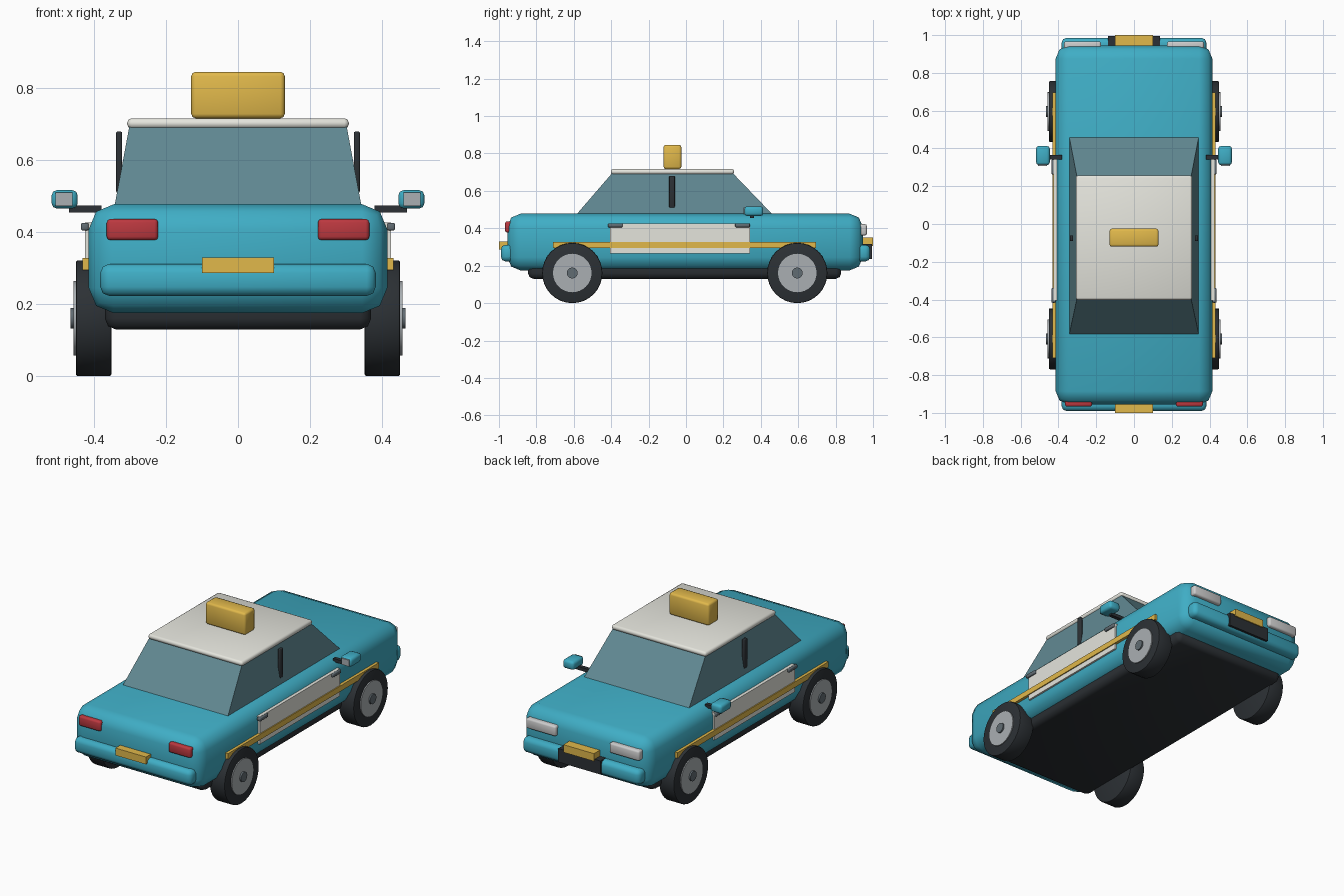
import bpy, bmesh, math
from mathutils import Matrix, Vector

if "Cube" in bpy.data.objects:
    bpy.data.objects.remove(bpy.data.objects["Cube"])


def material(name, rgb):
    m = bpy.data.materials.new(name)
    m.diffuse_color = (*rgb, 1)
    m.use_nodes = True
    m.node_tree.nodes["Principled BSDF"].inputs["Base Color"].default_value = m.diffuse_color
    return m


TEAL = material("teal paint", (0.05, 0.42, 0.56))
BLACK = material("black rubber", (0.025, 0.03, 0.035))
CREAM = material("cream", (0.78, 0.78, 0.72))
YELLOW = material("yellow", (0.75, 0.48, 0.07))
GLASS = material("tinted glass", (0.12, 0.25, 0.29))
RED = material("red lens", (0.5, 0.04, 0.05))
WHITE = material("white lens", (0.85, 0.87, 0.88))
SILVER = material("silver", (0.4, 0.43, 0.45))
STEEL = material("dark steel", (0.12, 0.15, 0.17))


def finish(bm, name, mat, angle=40):
    bmesh.ops.recalc_face_normals(bm, faces=bm.faces)
    me = bpy.data.meshes.new(name)
    bm.to_mesh(me)
    bm.free()
    ob = bpy.data.objects.new(name, me)
    bpy.context.collection.objects.link(ob)
    me.materials.append(mat)
    bpy.ops.object.select_all(action='DESELECT')
    ob.select_set(True)
    bpy.context.view_layer.objects.active = ob
    bpy.ops.object.shade_smooth_by_angle(angle=math.radians(angle))
    return ob


def box(name, mat, x, y, z, bevel=0, segments=2, top=None):
    """Box from (min, max) ranges; top gives other x, y ranges for the upper face."""
    bm = bmesh.new()
    bmesh.ops.create_cube(bm, size=1)
    for v in bm.verts:
        xr, yr = top if top and v.co.z > 0 else (x, y)
        v.co = Vector(r[1] if c > 0 else r[0] for c, r in zip(v.co, (xr, yr, z)))
    if bevel:
        bmesh.ops.bevel(bm, geom=bm.edges[:], offset=bevel, segments=segments,
                        profile=0.5, affect='EDGES')
    return finish(bm, name, mat, 50 if bevel else 30)


def pair(name, mat, x, y, z, bevel=0):
    for side, s in (("left", -1), ("right", 1)):
        box(f"{side}_{name}", mat, sorted((s * x[0], s * x[1])), y, z, bevel)


def disc(name, mat, side, x, y, z, r, bevel=0):
    """Cylinder along x between the two x distances on the given side."""
    bm = bmesh.new()
    bmesh.ops.create_cone(bm, cap_ends=True, segments=32, radius1=r, radius2=r,
                          depth=x[1] - x[0],
                          matrix=Matrix.Translation((side * sum(x) / 2, y, z))
                          @ Matrix.Rotation(math.pi / 2, 4, 'Y'))
    if bevel:
        rims = [e for e in bm.edges if any(len(f.verts) > 4 for f in e.link_faces)]
        bmesh.ops.bevel(bm, geom=rims, offset=bevel, segments=2, profile=0.5, affect='EDGES')
    finish(bm, name, mat)


# Body shell and underside
box("body", TEAL, (-0.415, 0.415), (-0.955, 0.945), (0.175, 0.478), 0.07)
box("underbody", BLACK, (-0.37, 0.37), (-0.845, 0.83), (0.13, 0.25), 0.03)

# Cabin, roof and roof sign
box("cabin_glass", GLASS, (-0.343, 0.343), (-0.585, 0.462), (0.475, 0.695),
    top=((-0.302, 0.302), (-0.395, 0.25)))
box("roof", CREAM, (-0.308, 0.308), (-0.402, 0.257), (0.688, 0.717), 0.012)
box("roof_sign", YELLOW, (-0.13, 0.13), (-0.12, -0.025), (0.717, 0.846), 0.012)
pair("door_pillar", BLACK, (0.322, 0.339), (-0.09, -0.06), (0.51, 0.68), 0.004)

# Door panels, stripes and handles
pair("door_panel", CREAM, (0.405, 0.426), (-0.405, 0.342), (0.265, 0.427))
pair("side_stripe", YELLOW, (0.405, 0.432), (-0.71, 0.695), (0.295, 0.328))
for end, y in (("rear", -0.378), ("front", 0.302)):
    pair(f"{end}_door_handle", STEEL, (0.415, 0.437), (y - 0.039, y + 0.039), (0.405, 0.426), 0.005)

# Wing mirrors
pair("mirror_stem", BLACK, (0.38, 0.47), (0.342, 0.364), (0.455, 0.475))
pair("mirror_housing", TEAL, (0.446, 0.518), (0.312, 0.413), (0.466, 0.517), 0.014)
pair("mirror_glass", SILVER, (0.46, 0.507), (0.308, 0.32), (0.473, 0.51))

# Bumpers, lamps, grille and plates
for end, y in (("rear", (-0.99, -0.91)), ("front", (0.9, 0.985))):
    box(f"{end}_bumper", TEAL, (-0.383, 0.383), y, (0.223, 0.312), 0.025)
pair("tail_light", RED, (0.222, 0.365), (-0.967, -0.93), (0.378, 0.437), 0.01)
pair("headlight", WHITE, (0.175, 0.37), (0.92, 0.967), (0.362, 0.422), 0.01)
box("rear_plate", YELLOW, (-0.1, 0.1), (-1, -0.95), (0.287, 0.33))
box("front_grille", BLACK, (-0.138, 0.138), (0.94, 0.994), (0.235, 0.315))
box("front_plate", YELLOW, (-0.1, 0.1), (0.94, 1), (0.305, 0.35))

# Wheels
for end, y in (("rear", -0.608), ("front", 0.595)):
    for side, s in (("left", -1), ("right", 1)):
        disc(f"{end}_{side}_tyre", BLACK, s, (0.352, 0.451), y, 0.161, 0.161, 0.006)
        disc(f"{end}_{side}_hubcap", SILVER, s, (0.42, 0.457), y, 0.161, 0.103)
        disc(f"{end}_{side}_hub", STEEL, s, (0.44, 0.466), y, 0.161, 0.029)
